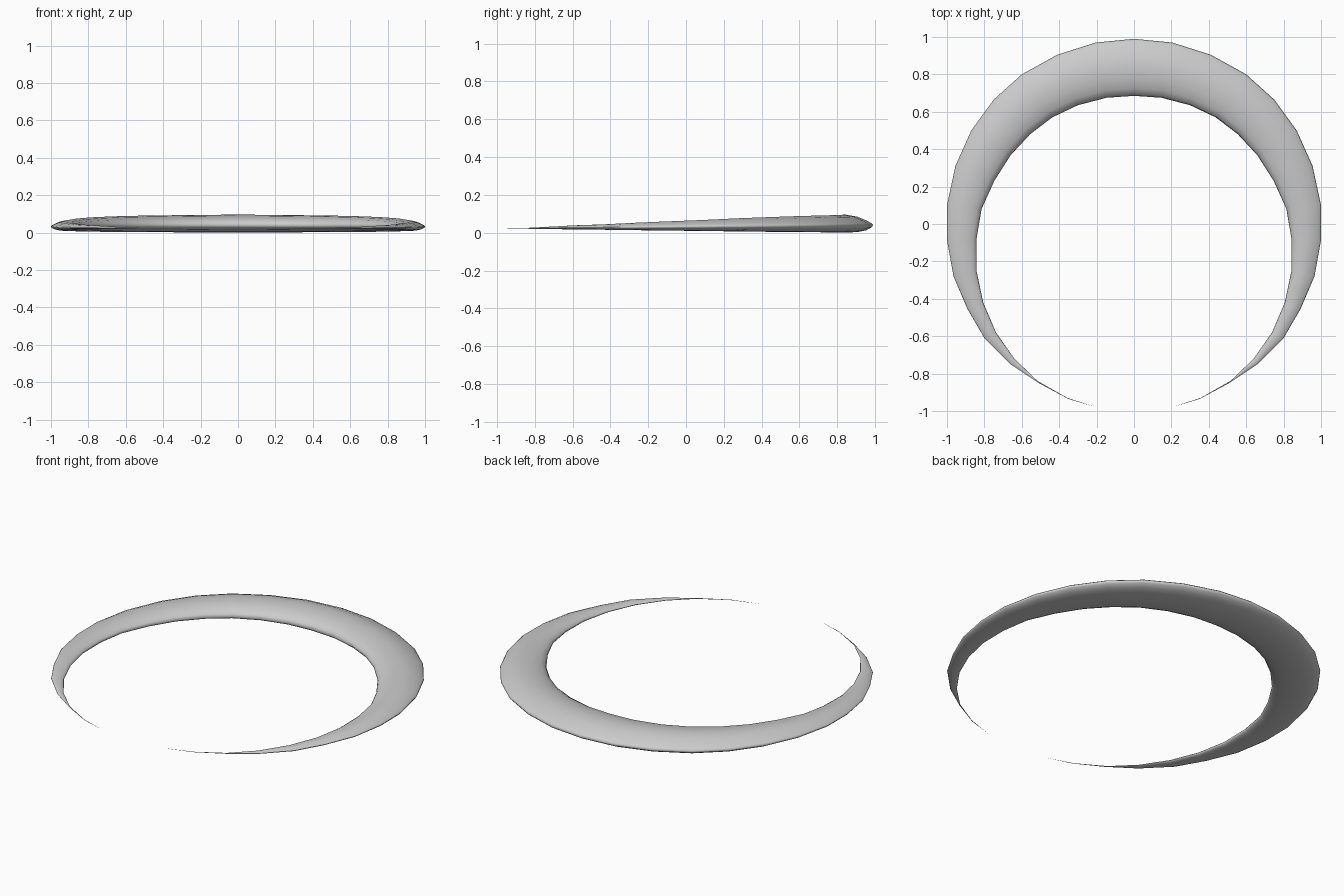
import bpy, bmesh
from mathutils import Vector

if "Cube" in bpy.data.objects:
    bpy.data.objects.remove(bpy.data.objects["Cube"])

# Half outline seen from above, from the back centre round to the tip
outer = [(0, .99), (.205, .97), (.41, .905), (.6, .8), (.75, .665), (.87, .5), (.955, .31),
         (1, .1), (1, -.085), (.965, -.28), (.89, -.455), (.8, -.61), (.66, -.75),
         (.51, -.85), (.352, -.935), (.195, -.982)]
inner = [(0, .685), (.147, .675), (.3, .635), (.437, .57), (.555, .48), (.66, .367), (.747, .23),
         (.815, .08), (.842, -.08), (.842, -.25), (.806, -.42), (.738, -.58), (.64, -.72),
         (.517, -.838), (.358, -.929), (.195, -.982)]
# Lens cross-section: position from inner to outer edge, height at the thickest point
section = [(0, .04), (.03, .058), (.13, .077), (.3, .09), (.52, .096), (.72, .085), (.88, .065), (.97, .05),
           (1, .041), (.97, .028), (.88, .013), (.72, .003), (.5, .001), (.28, .006), (.12, .015), (.03, .027)]
TIP_Z, FULL_WIDTH = .022, .305

stations = list(zip(outer, inner))
mirrored = [((-o[0], o[1]), (-i[0], i[1])) for o, i in stations[:0:-1]]

bm = bmesh.new()
rings = []
for o, i in mirrored + stations:
    o, i = Vector(o), Vector(i)
    k = (o - i).length / FULL_WIDTH
    ring = []
    for t, z in section:
        p = i.lerp(o, t)
        ring.append(bm.verts.new((p.x, p.y, TIP_Z + (z - TIP_Z) * k)))
    rings.append(ring)

# Skin between neighbouring cross-sections
n = len(section)
for a, b in zip(rings, rings[1:]):
    for j in range(n):
        m = (j + 1) % n
        bm.faces.new((a[j], a[m], b[m], b[j]))
bmesh.ops.remove_doubles(bm, verts=bm.verts, dist=.0003)  # close the pointed tips
bmesh.ops.recalc_face_normals(bm, faces=bm.faces)
for f in bm.faces:
    f.smooth = True

mesh = bpy.data.meshes.new("crescent_ring")
bm.to_mesh(mesh)
bm.free()
ring_obj = bpy.data.objects.new("crescent_ring", mesh)
bpy.context.collection.objects.link(ring_obj)
